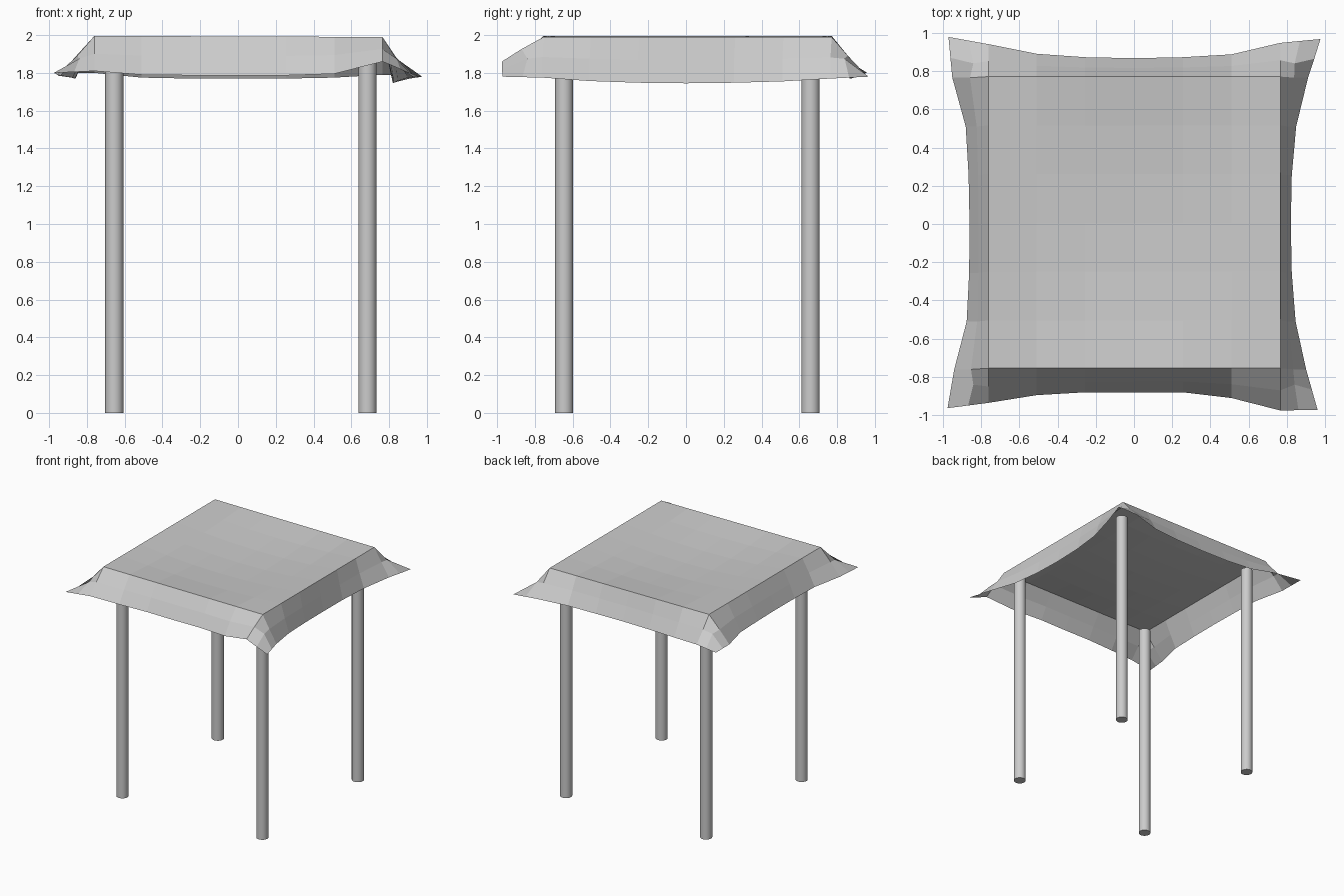
import bpy, bmesh

if "Cube" in bpy.data.objects:
    bpy.data.objects.remove(bpy.data.objects["Cube"])

COLS = [-0.76, -0.51, -0.255, 0, 0.255, 0.51, 0.765]   # lines of the sagging top
TOP_Z = 1.993
SAG = 0.05

# hem of each side: outward distance and height at the seven lines
HEMS = {
    "front": [(.935, 1.81), (.895, 1.79), (.88, 1.787), (.88, 1.785), (.88, 1.787), (.91, 1.795), (.975, 1.86)],
    "back": [(.94, 1.80), (.89, 1.775), (.872, 1.77), (.867, 1.77), (.872, 1.77), (.887, 1.775), (.947, 1.79)],
    "left": [(.94, 1.785), (.875, 1.775), (.862, 1.77), (.86, 1.77), (.865, 1.77), (.88, 1.775), (.95, 1.785)],
    "right": [(.90, 1.775), (.845, 1.757), (.825, 1.748), (.82, 1.745), (.825, 1.748), (.848, 1.755), (.91, 1.77)],
}
CORNERS = {(0, 0): (-.975, -.963, 1.80), (10, 0): (.96, -.972, 1.78),
           (0, 10): (-.97, .978, 1.80), (10, 10): (.975, .967, 1.78)}


def hem(side, k, ring):
    """Outward distance and height on the middle (1) or outer (2) ring."""
    d, z = HEMS[side][k]
    t = ring / 2
    return 0.765 + (d - 0.765) * t, TOP_Z + (z - TOP_Z) * t


def cloth_point(i, j):
    inx, iny = 2 <= i <= 8, 2 <= j <= 8
    if inx and iny:     # flat rim, middle hanging down between the edges
        u, v = (i - 5) / 3, (j - 5) / 3
        return COLS[i - 2], COLS[j - 2] + 0.006, TOP_Z - 0.003 * u - SAG * (1 - u * u) * (1 - v * v)
    if inx:
        d, z = hem("front" if j < 2 else "back", i - 2, 2 if j in (0, 10) else 1)
        return COLS[i - 2], -d if j < 2 else d, z
    if iny:
        d, z = hem("left" if i < 2 else "right", j - 2, 2 if i in (0, 10) else 1)
        return -d if i < 2 else d, COLS[j - 2], z
    # corner patches: steep near the top, flaring out to the tip
    cx, cy, cz = CORNERS[(0 if i < 2 else 10, 0 if j < 2 else 10)]
    sx, sy = (1 if cx > 0 else -1), (1 if cy > 0 else -1)
    ox, oy = i in (0, 10), j in (0, 10)
    if ox and oy:
        return cx, cy, cz
    if not ox and not oy:
        return sx * .84, sy * .84, 1.875
    if ox:      # halfway along the hem to the tip
        d, z = HEMS["left" if sx < 0 else "right"][0 if sy < 0 else 6]
        return (cx + sx * d) / 2, (cy + sy * .76) / 2, (cz + z) / 2
    d, z = HEMS["front" if sy < 0 else "back"][0 if sx < 0 else 6]
    return (cx + sx * .76) / 2, (cy + sy * d) / 2, (cz + z) / 2


# draped canopy cloth
bm = bmesh.new()
grid = [[bm.verts.new(cloth_point(i, j)) for j in range(11)] for i in range(11)]
for i in range(10):
    for j in range(10):
        bm.faces.new((grid[i][j], grid[i + 1][j], grid[i + 1][j + 1], grid[i][j + 1]))
mesh = bpy.data.meshes.new("canopy_cloth")
bm.to_mesh(mesh)
bm.free()
bpy.context.collection.objects.link(bpy.data.objects.new("canopy_cloth", mesh))

# four round posts
POST_H = 1.915
for xn, x in (("left", -.655), ("right", .685)):
    for yn, y in (("front", -.645), ("back", .66)):
        bpy.ops.mesh.primitive_cylinder_add(vertices=32, radius=.048, depth=POST_H,
                                            location=(x, y, POST_H / 2))
        bpy.context.object.name = f"{yn}_{xn}_post"
        bpy.ops.object.shade_smooth_by_angle()
